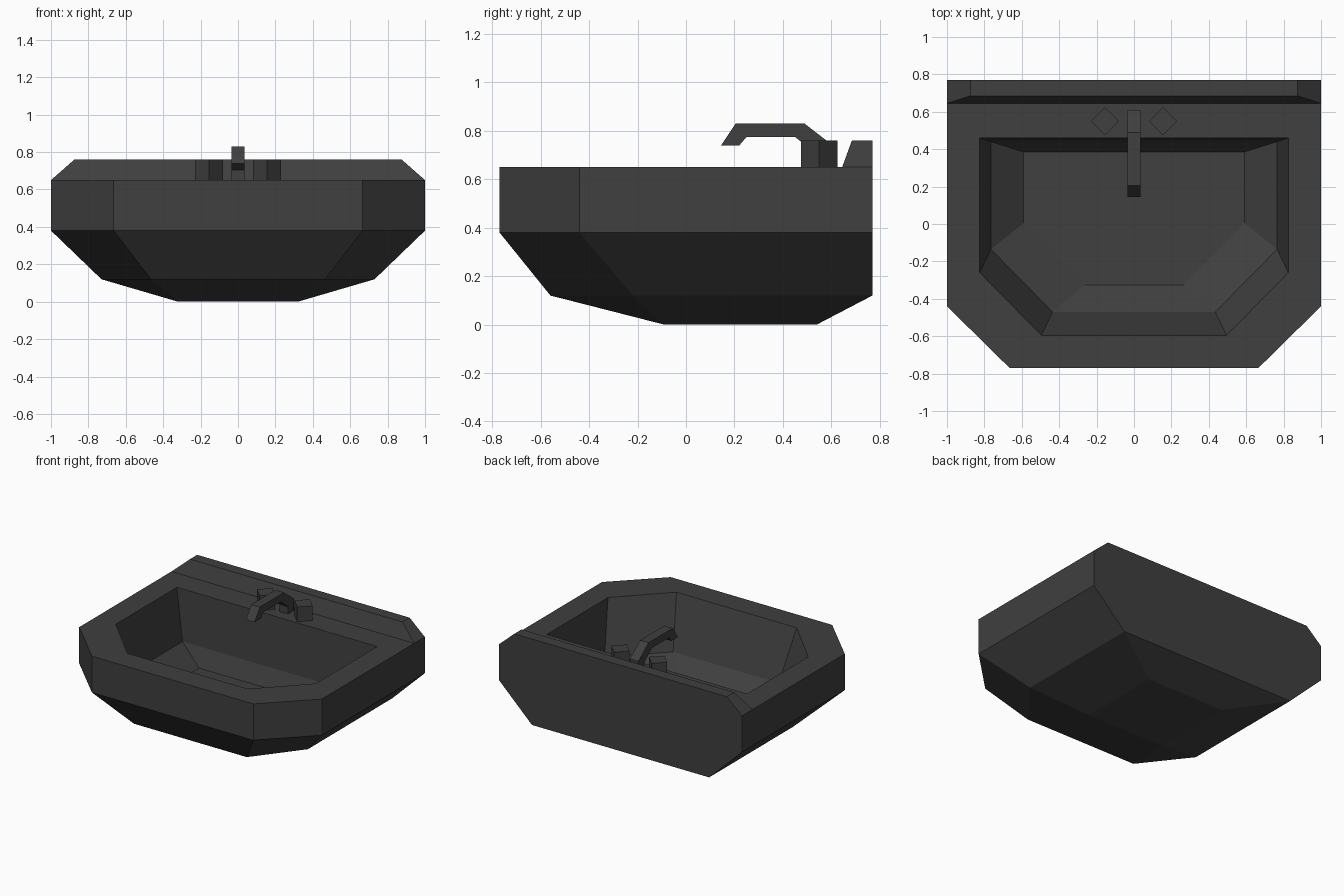
import bpy
import bmesh
from math import pi

if "Cube" in bpy.data.objects:
    bpy.data.objects.remove(bpy.data.objects["Cube"], do_unlink=True)

COLOUR = (0.05, 0.05, 0.05, 1)
grey = bpy.data.materials.new("dark grey")
grey.use_nodes = True
grey.diffuse_color = COLOUR
grey.node_tree.nodes["Principled BSDF"].inputs["Base Color"].default_value = COLOUR


def finish(name, bm):
    """Turn a bmesh into a flat-shaded grey object."""
    bmesh.ops.remove_doubles(bm, verts=bm.verts[:], dist=0.0005)
    bmesh.ops.recalc_face_normals(bm, faces=bm.faces[:])
    mesh = bpy.data.meshes.new(name)
    bm.to_mesh(mesh)
    bm.free()
    mesh.materials.append(grey)
    obj = bpy.data.objects.new(name, mesh)
    bpy.context.collection.objects.link(obj)
    return obj


def loft(name, rings):
    """Skin a stack of closed rings and cap both ends."""
    bm = bmesh.new()
    rows = [[bm.verts.new(p) for p in ring] for ring in rings]
    for a, b in zip(rows, rows[1:]):
        for i in range(len(a)):
            j = (i + 1) % len(a)
            bm.faces.new((a[i], a[j], b[j], b[i]))
    # Capping after merging keeps pinched corners clean
    caps = [list(dict.fromkeys(ring)) for ring in (rings[0], rings[-1])]
    for cap in caps:
        bm.faces.new([bm.verts.new(p) for p in cap])
    return finish(name, bm)


def mirrored(z, *half):
    """Ring symmetric in x, from its +x points listed back to front."""
    return [(x, y, z) for x, y in half] + [(-x, y, z) for x, y in reversed(half)]


# Basin: outside from the foot to the rim, then inside down to the floor
outer = ((1, 0.77), (1, -0.44), (0.665, -0.77))
loft("basin", [
    mirrored(0, (0.32, 0.54), (0.32, -0.09), (0.32, -0.09)),
    mirrored(0.12, (0.73, 0.77), (0.73, -0.22), (0.465, -0.56)),
    mirrored(0.38, *outer),
    mirrored(0.65, *outer),
    mirrored(0.65, (0.825, 0.46), (0.825, -0.26), (0.495, -0.595)),
    mirrored(0.27, (0.765, 0.44), (0.765, -0.135), (0.435, -0.47)),
    mirrored(0.14, (0.59, 0.385), (0.59, 0.005), (0.265, -0.325)),
])

# Backsplash ledge with sloping front and ends
loft("backsplash", [
    mirrored(0.65, (1, 0.77), (1, 0.645)),
    mirrored(0.76, (0.875, 0.77), (0.875, 0.685)),
])

# Spout: side profile extruded across x
profile = [(0.145, 0.74), (0.205, 0.83), (0.49, 0.83), (0.61, 0.737), (0.61, 0.65),
           (0.54, 0.65), (0.54, 0.705), (0.45, 0.775), (0.25, 0.775), (0.22, 0.74)]
loft("spout", [[(x, y, z) for y, z in profile] for x in (-0.035, 0.035)])

# Diamond-shaped tap handles
for side, x in (("left", 0.155), ("right", -0.155)):
    bm = bmesh.new()
    bmesh.ops.create_cone(bm, cap_ends=True, segments=4, radius1=0.075,
                          radius2=0.075, depth=0.11)
    bmesh.ops.translate(bm, verts=bm.verts[:], vec=(x, 0.55, 0.705))
    finish(side + "_tap_handle", bm)
